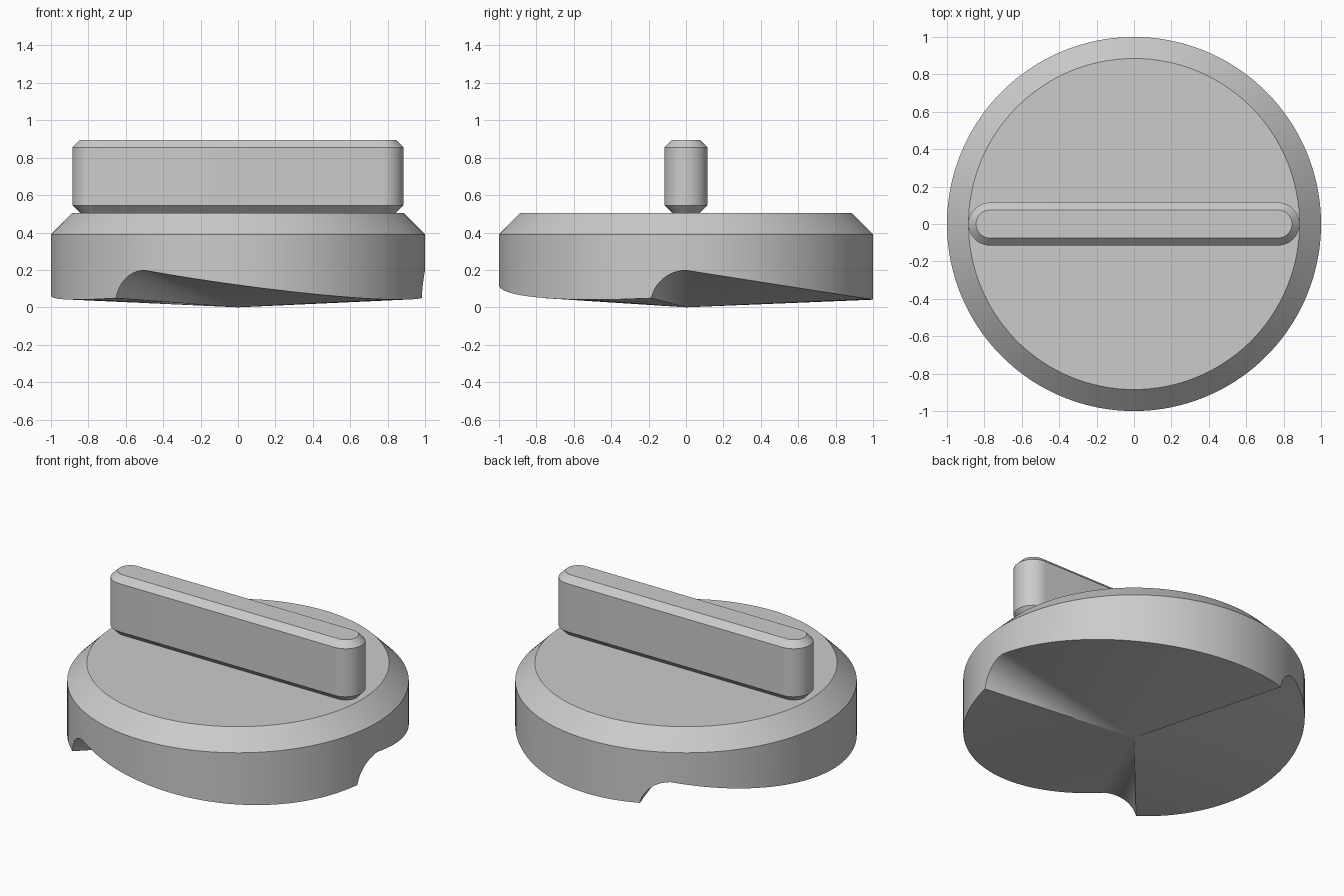
import bpy, bmesh
from math import sin, cos, asin, pi, radians

if "Cube" in bpy.data.objects:
    bpy.data.objects.remove(bpy.data.objects["Cube"])


def loft(name, rings, bottom_apex=None):
    """Skin closed rings of equal length; the bottom is a fan or a flat cap."""
    bm = bmesh.new()
    loops = [[bm.verts.new(p) for p in ring] for ring in rings]
    n = len(loops[0])
    for a, b in zip(loops, loops[1:]):
        for i in range(n):
            j = (i + 1) % n
            bm.faces.new((a[i], a[j], b[j], b[i]))
    bm.faces.new(loops[-1])
    if bottom_apex is None:
        bm.faces.new(loops[0][::-1])
    else:
        c = bm.verts.new(bottom_apex)
        for i in range(n):
            bm.faces.new((c, loops[0][(i + 1) % n], loops[0][i]))
    bmesh.ops.recalc_face_normals(bm, faces=bm.faces)
    me = bpy.data.meshes.new(name)
    bm.to_mesh(me)
    bm.free()
    ob = bpy.data.objects.new(name, me)
    bpy.context.collection.objects.link(ob)
    bpy.ops.object.select_all(action='DESELECT')
    ob.select_set(True)
    bpy.context.view_layer.objects.active = ob
    bpy.ops.object.shade_smooth_by_angle(angle=radians(25))
    return ob


# Lower rim of one cam sector: rounded step up, then a long ramp down
PEAK, DROP, ARC_R = 0.198, 0.157, 0.19
sector = []
for i in range(12):
    phi = radians(77.5) * (1 - i / 12)
    sector.append((asin(-ARC_R * sin(phi)), PEAK - ARC_R + ARC_R * cos(phi)))
ramp_end = 2 * pi / 3 + sector[0][0]
for i in range(40):
    t = ramp_end * i / 40
    sector.append((t, PEAK - DROP * sin(t)))
rim = [(t + k * 2 * pi / 3, z) for k in range(3) for t, z in sector]

# Dial body with three cam teeth underneath
rings = [[(cos(t), sin(t), z) for t, z in rim]]
for r, z in ((1.0, 0.39), (0.885, 0.505)):
    rings.append([(r * cos(t), r * sin(t), z) for t, _ in rim])
loft("dial_body", rings, (0, 0, 0))


# Grip bar: rounded-end outline, chamfered top and bottom
def stadium(r, z, half=0.77, seg=24):
    pts = []
    for side, start in ((1, -pi / 2), (-1, pi / 2)):
        for i in range(seg + 1):
            a = start + pi * i / seg
            pts.append((side * half + r * cos(a), r * sin(a), z))
    return pts


loft("grip_bar", [stadium(r, z) for r, z in
                  ((0.075, 0.505), (0.115, 0.545), (0.115, 0.855), (0.075, 0.895))])
